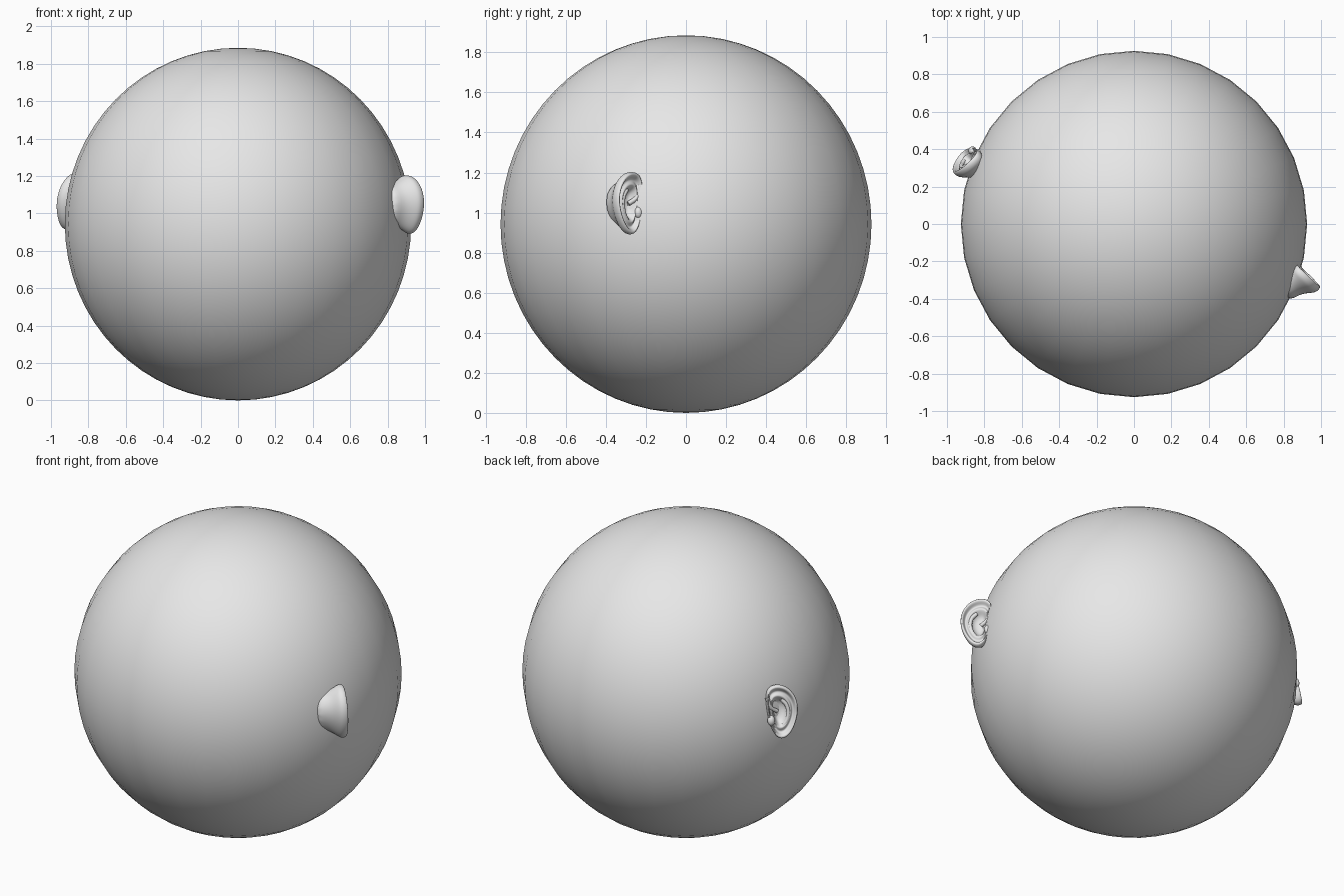
import bpy, bmesh, math
from mathutils import Vector, Matrix

old = bpy.data.objects.get("Cube")
if old:
    bpy.data.objects.remove(old)

# One plain grey for everything
GREY = (0.8, 0.8, 0.8, 1)
grey = bpy.data.materials.new("plain grey")
grey.use_nodes = True
grey.diffuse_color = GREY
grey.node_tree.nodes["Principled BSDF"].inputs["Base Color"].default_value = GREY

# Ear outline: u runs outward from the head, v runs up
OUTLINE = [(-.01, .10), (.01, .15), (.06, .165), (.12, .145), (.165, .09), (.18, .02),
           (.168, -.05), (.14, -.11), (.105, -.152), (.06, -.16), (.025, -.12), (0, -.03)]
CENTRE = Vector((.065, .0))
# Rings from the back root over the rim into the bowl: (scale, depth)
RINGS = [(.62, -.16), (.70, -.09), (.90, -.04), (.99, -.022), (1.0, .0), (.95, .014),
         (.86, .012), (.79, -.012), (.70, -.014), (.60, .004), (.50, -.012),
         (.38, -.04), (.15, -.05)]


def finish(obj):
    obj.data.materials.append(grey)
    for poly in obj.data.polygons:
        poly.use_smooth = True


def ball(name, segments, rings, scale, location):
    mesh = bpy.data.meshes.new(name)
    bm = bmesh.new()
    bmesh.ops.create_uvsphere(bm, u_segments=segments, v_segments=rings, radius=1,
                              matrix=Matrix.Translation(location) @ Matrix.Diagonal((*scale, 1)))
    bm.to_mesh(mesh)
    bm.free()
    obj = bpy.data.objects.new(name, mesh)
    bpy.context.collection.objects.link(obj)
    finish(obj)
    return obj


def ear_shell(name):
    bm = bmesh.new()
    loops = []
    for scale, depth in RINGS:
        loop = []
        for point in OUTLINE:
            p = CENTRE + (Vector(point) - CENTRE) * scale
            # the back narrows toward the head side
            u = p.x - .025 if depth < -.05 and scale > .6 else p.x
            loop.append(bm.verts.new((u, p.y, depth)))
        loops.append(loop)
    n = len(OUTLINE)
    for a, b in zip(loops, loops[1:]):
        for i in range(n):
            j = (i + 1) % n
            bm.faces.new((a[i], a[j], b[j], b[i]))
    bm.faces.new(loops[0])
    bm.faces.new(loops[-1])
    bmesh.ops.recalc_face_normals(bm, faces=bm.faces)
    mesh = bpy.data.meshes.new(name)
    bm.to_mesh(mesh)
    bm.free()
    obj = bpy.data.objects.new(name, mesh)
    bpy.context.collection.objects.link(obj)
    finish(obj)
    obj.modifiers.new("soften", "SUBSURF").levels = 2
    obj.modifiers["soften"].render_levels = 2
    return obj


def ridge(name, points, radius):
    curve = bpy.data.curves.new(name, "CURVE")
    curve.dimensions = "3D"
    curve.bevel_depth = radius
    curve.bevel_resolution = 3
    curve.use_fill_caps = True
    spline = curve.splines.new("BEZIER")
    spline.bezier_points.add(len(points) - 1)
    for bp, co in zip(spline.bezier_points, points):
        bp.co = co
        bp.handle_left_type = bp.handle_right_type = "AUTO"
    obj = bpy.data.objects.new(name, curve)
    bpy.context.collection.objects.link(obj)
    curve.materials.append(grey)
    return obj


def make_ear(side, base, outward, lean):
    """Place an ear: outward is the face direction, lean tips its face upward."""
    u = Vector(outward).normalized()
    normal = Vector((abs(u.y) * (1 if u.x > 0 else -1), abs(u.x), 0))
    up = Vector((0, 0, 1))
    v = (up * math.cos(lean) - normal * math.sin(lean)).normalized()
    normal = (normal * math.cos(lean) + up * math.sin(lean)).normalized()
    frame = Matrix((u, v, normal)).transposed().to_4x4()
    frame.translation = Vector(base)
    parts = [
        ear_shell(side + "_ear_shell"),
        # inner fold and the small root of the rim
        ridge(side + "_ear_inner_fold", [(.085, .07, -.016), (.115, .03, -.012),
                                         (.115, -.04, -.012), (.085, -.09, -.016)], .012),
        ridge(side + "_ear_rim_root", [(.0, .09, .0), (.02, .03, -.012),
                                       (.06, .0, -.03)], .012),
        ball(side + "_ear_front_flap", 16, 8, (.022, .03, .02), (.018, -.045, .0)),
    ]
    for part in parts:
        part.matrix_world = frame


# Slightly tall round head
ball("head", 32, 32, (.926, .926, .9425), (0, 0, .9425))

# Both ears open toward the back
make_ear("left", (.865, -.225, 1.045), (.13, -.125, 0), .03)
make_ear("right", (-.845, .40, 1.065), (-.13, -.14, 0), .22)
